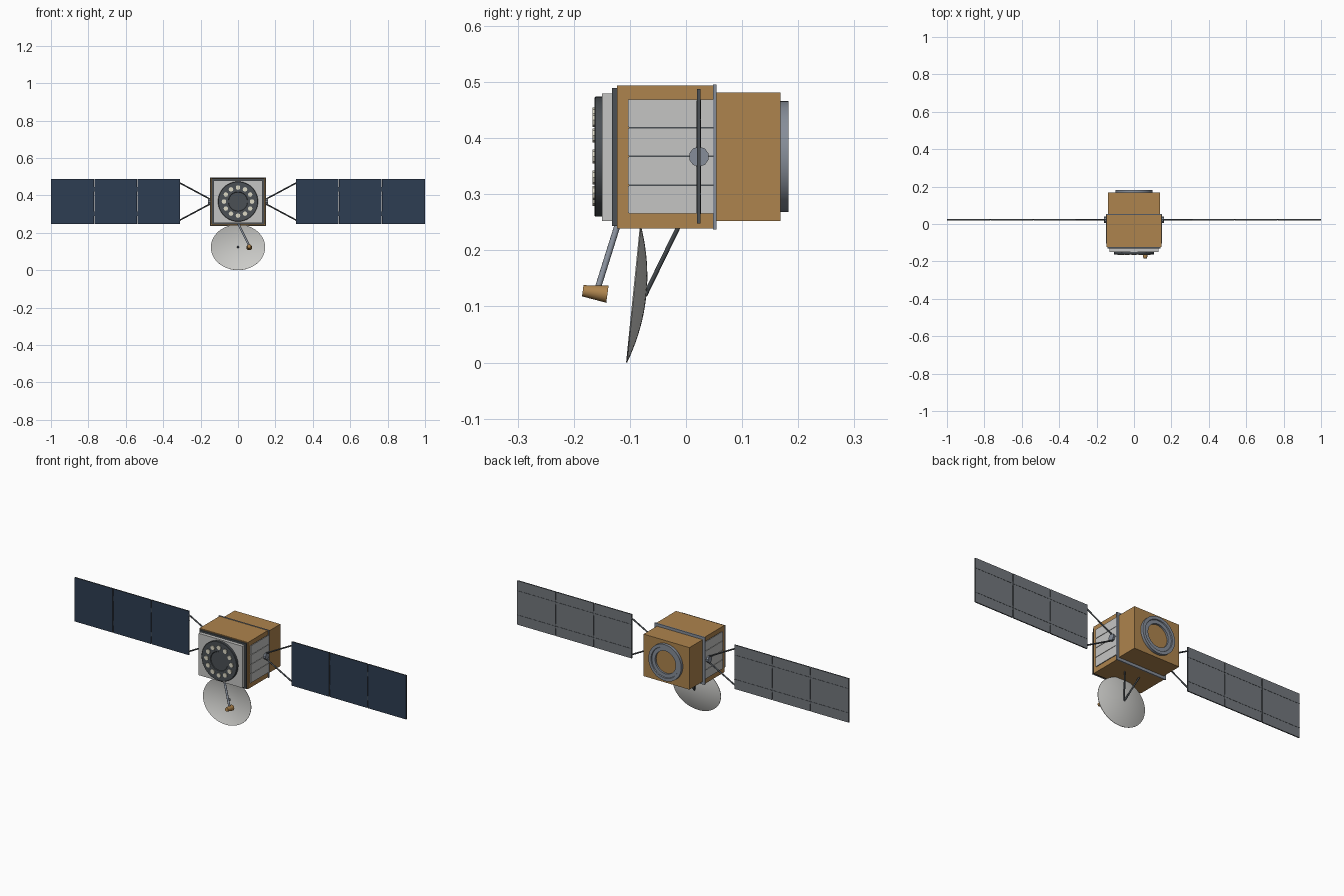
import bpy, bmesh, math
from mathutils import Vector, Matrix

cube = bpy.data.objects.get("Cube")
if cube:
    bpy.data.objects.remove(cube, do_unlink=True)


def material(name, r, g, b):
    m = bpy.data.materials.new(name)
    m.use_nodes = True
    m.diffuse_color = (r, g, b, 1)
    node = m.node_tree.nodes["Principled BSDF"]
    node.inputs["Base Color"].default_value = (r, g, b, 1)
    node.inputs["Roughness"].default_value = 0.6
    return m


GOLD = material("gold foil", 0.42, 0.23, 0.075)
WHITE = material("radiator white", 0.56, 0.56, 0.55)
DISH = material("dish white", 0.6, 0.6, 0.58)
STEEL = material("blue grey steel", 0.24, 0.27, 0.32)
DARK = material("dark grey", 0.07, 0.08, 0.09)
CELL = material("solar blue", 0.027, 0.047, 0.085)
BACK = material("panel back grey", 0.17, 0.185, 0.205)
CREAM = material("lens cream", 0.72, 0.69, 0.56)

MID = 0.367      # height of the body axis
WING_Y = 0.023   # plane of the solar wings


def finish(name, bm, *mats, smooth=True):
    bmesh.ops.recalc_face_normals(bm, faces=bm.faces)
    me = bpy.data.meshes.new(name)
    bm.to_mesh(me)
    bm.free()
    ob = bpy.data.objects.new(name, me)
    bpy.context.collection.objects.link(ob)
    for m in mats:
        me.materials.append(m)
    if smooth:
        bpy.ops.object.select_all(action='DESELECT')
        ob.select_set(True)
        bpy.context.view_layer.objects.active = ob
        bpy.ops.object.shade_smooth_by_angle(angle=math.radians(35))
    return ob


def box(name, x, y, z, *mats):
    """Box from its (low, high) range on each axis."""
    bm = bmesh.new()
    bmesh.ops.create_cube(bm, size=1)
    for v in bm.verts:
        v.co = [r[0] if c < 0 else r[1] for c, r in zip(v.co, (x, y, z))]
    return finish(name, bm, *mats, smooth=False)


def rod(name, a, b, r1, mat, r2=None, sides=12):
    """Cylinder or cone between two points."""
    a, b = Vector(a), Vector(b)
    d = b - a
    turn = d.to_track_quat('Z', 'Y').to_matrix().to_4x4()
    bm = bmesh.new()
    bmesh.ops.create_cone(bm, cap_ends=True, segments=sides, radius1=r1,
                          radius2=r1 if r2 is None else r2, depth=d.length,
                          matrix=Matrix.Translation((a + b) / 2) @ turn)
    return finish(name, bm, mat)


def lathe(name, profile, mat, segments=48, closed=False):
    """Spin (radius, y) points about the y axis."""
    bm = bmesh.new()
    vs = [bm.verts.new((r, y, 0)) for r, y in profile]
    pairs = list(zip(vs, vs[1:]))
    if closed:
        pairs.append((vs[-1], vs[0]))
    edges = [bm.edges.new(p) for p in pairs]
    bmesh.ops.spin(bm, geom=vs + edges, axis=(0, 1, 0), cent=(0, 0, 0),
                   angle=math.tau, steps=segments)
    bmesh.ops.remove_doubles(bm, verts=bm.verts, dist=1e-5)
    return finish(name, bm, mat)


# Body boxes and frame
box("main_body", (-0.146, 0.146), (-0.123, 0.05), (0.239, 0.494), GOLD)
box("frame_plate", (-0.151, 0.151), (0.048, 0.054), (0.237, 0.496), STEEL)
box("rear_body", (-0.138, 0.138), (0.054, 0.168), (0.252, 0.481), GOLD)
box("front_gasket", (-0.141, 0.141), (-0.132, -0.123), (0.243, 0.489), DARK)
box("front_plate", (-0.132, 0.132), (-0.150, -0.132), (0.252, 0.48), WHITE)

# Docking ring at the rear, with a stepped inner lip
ring = lathe("rear_ring", [(0.099, 0.166), (0.099, 0.183), (0.083, 0.183),
                           (0.081, 0.178), (0.062, 0.178), (0.062, 0.166)],
             STEEL, closed=True)
ring.location.z = MID

# Instrument disc with a circle of lenses
disc = lathe("instrument_disc", [(0, -0.150), (0.107, -0.150), (0.107, -0.161),
                                 (0.105, -0.163), (0.052, -0.163),
                                 (0.050, -0.160), (0, -0.160)], DARK)
disc.location.z = MID
for i in range(12):
    t = math.tau * i / 12
    x, z = 0.075 * math.cos(t), MID + 0.075 * math.sin(t)
    rod("lens", (x, -0.162, z), (x, -0.167, z), 0.0125, CREAM, sides=8)

for s in (-1, 1):
    side = "left" if s > 0 else "right"

    # Side radiator: four slats over a dark backing
    def span(a, b):
        return sorted((s * a, s * b))

    box(side + "_radiator_backing", span(0.145, 0.1475), (-0.102, 0.048),
        (0.266, 0.469), DARK)
    h = 0.205 / 4
    for i in range(4):
        z = 0.265 + i * h
        box(side + "_radiator_slat", span(0.146, 0.15), (-0.103, 0.048),
            (z + 0.0012, z + h - 0.0012), WHITE)

    # Wing hub and V-shaped yoke
    rod(side + "_wing_hub", (s * 0.146, WING_Y, MID), (s * 0.161, WING_Y, MID),
        0.018, STEEL, sides=10)
    for up in (-1, 1):
        rod(side + "_yoke_rod", (s * 0.155, WING_Y, MID + up * 0.016),
            (s * 0.312, WING_Y, MID + up * 0.1), 0.004, DARK)

    # Three solar panels, blue in front and grey behind
    w = 0.69 / 3
    for i in range(3):
        x0 = 0.31 + i * w
        x1 = x0 + w - (0.004 if i < 2 else 0)
        panel = box(side + "_solar_panel", span(x0, x1),
                    (WING_Y - 0.003, WING_Y + 0.003), (0.248, 0.488),
                    DARK, CELL, BACK)
        for f in panel.data.polygons:
            f.material_index = 1 if f.normal.y < -0.5 else 2 if f.normal.y > 0.5 else 0
        for up in (-1, 1):
            z = MID + up * 0.066
            box(side + "_panel_rib", span(x0, x1), (WING_Y + 0.0025, WING_Y + 0.004),
                (z - 0.001, z + 0.001), DARK)
            if i < 2:
                rod(side + "_panel_hinge", (s * (x1 + 0.002), WING_Y, z - 0.012),
                    (s * (x1 + 0.002), WING_Y, z + 0.012), 0.003, DARK, sides=8)

# Dish reflector: thin paraboloid shell, tilted and slightly oval
inner = [(k / 10, 0.022 * (1 - (k / 10) ** 2)) for k in range(11)]
outer = [(r, y + 0.002) for r, y in reversed(inner)]
dish = lathe("dish_reflector", inner + outer, DISH, segments=64)
dish.scale = (0.145, 1, 0.1225)
dish.rotation_euler.x = -0.1
dish.location = (0, -0.0945, 0.1225)

# Dish struts
for s in (-1, 1):
    rod("dish_strut", (0, -0.073, 0.12), (s * 0.046, -0.012, 0.245), 0.004, DARK)

# Feed arm and horn
rod("feed_arm", (0.003, -0.122, 0.245), (0.06, -0.158, 0.13), 0.0055, STEEL)
rod("feed_horn", (0.06, -0.184, 0.128), (0.06, -0.14, 0.122), 0.010, GOLD,
    r2=0.0155, sides=24)
